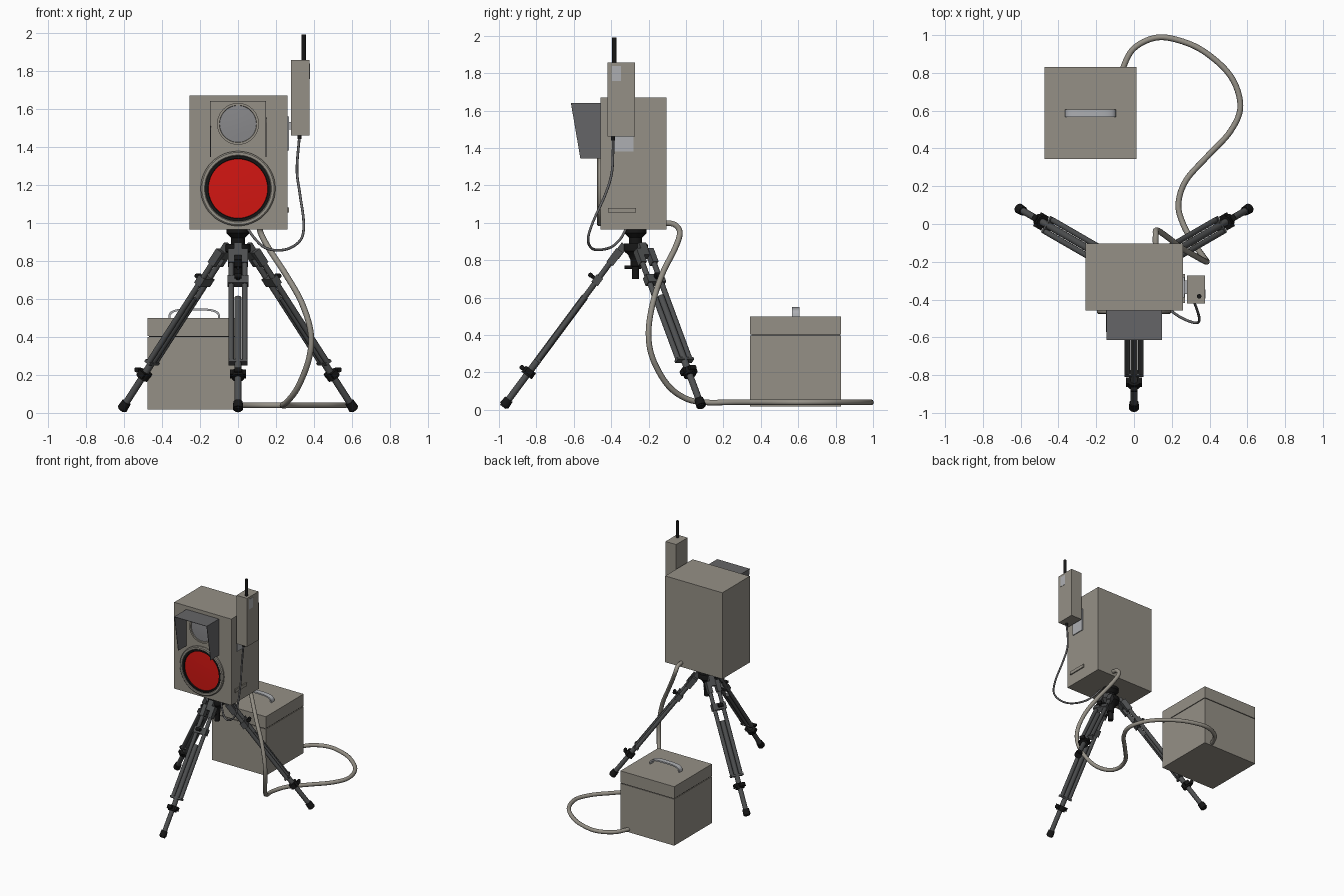
import bpy, bmesh
from math import pi, cos, sin, radians
from mathutils import Matrix, Vector

if "Cube" in bpy.data.objects:
    bpy.data.objects.remove(bpy.data.objects["Cube"])


def mat(name, rgb):
    m = bpy.data.materials.new(name)
    m.diffuse_color = (*rgb, 1)
    m.use_nodes = True
    m.node_tree.nodes["Principled BSDF"].inputs["Base Color"].default_value = m.diffuse_color
    return m


BEIGE = mat("beige_paint", (0.30, 0.28, 0.24))
GREY = mat("dark_grey", (0.13, 0.13, 0.135))
METAL = mat("tripod_metal", (0.075, 0.078, 0.08))
BLACK = mat("black", (0.008, 0.008, 0.008))
RED = mat("red_lens", (0.65, 0.008, 0.006))
LIGHT = mat("light_grey", (0.42, 0.43, 0.45))
GLASS = mat("grey_glass", (0.25, 0.25, 0.26))


def finish(name, bm, m, smooth=True):
    bmesh.ops.recalc_face_normals(bm, faces=bm.faces)
    me = bpy.data.meshes.new(name)
    bm.to_mesh(me)
    bm.free()
    ob = bpy.data.objects.new(name, me)
    bpy.context.collection.objects.link(ob)
    me.materials.append(m)
    if smooth:
        bpy.ops.object.select_all(action='DESELECT')
        ob.select_set(True)
        bpy.context.view_layer.objects.active = ob
        bpy.ops.object.shade_smooth_by_angle(angle=radians(35))
    return ob


def add_box(bm, lo, hi, M=Matrix()):
    lo, hi = Vector(lo), Vector(hi)
    T = Matrix.Translation((lo + hi) / 2) @ Matrix.Diagonal((*(hi - lo), 1))
    bmesh.ops.create_cube(bm, size=1, matrix=M @ T)


def add_rod(bm, p, q, r, M=Matrix(), r2=None, n=16):
    p, q = Vector(p), Vector(q)
    R = (q - p).to_track_quat('Z', 'Y').to_matrix().to_4x4()
    bmesh.ops.create_cone(bm, cap_ends=True, segments=n, radius1=r,
                          radius2=r if r2 is None else r2, depth=(q - p).length,
                          matrix=M @ Matrix.Translation((p + q) / 2) @ R)


def box(name, lo, hi, m):
    bm = bmesh.new()
    add_box(bm, lo, hi)
    return finish(name, bm, m, False)


def lathe(name, prof, m, M, n=48):
    """Spin a (radius, height) profile about local z."""
    bm = bmesh.new()
    vs = [bm.verts.new((r, 0, h)) for r, h in prof]
    es = [bm.edges.new(e) for e in zip(vs, vs[1:])]
    bmesh.ops.spin(bm, geom=vs + es, axis=(0, 0, 1), cent=(0, 0, 0), angle=2 * pi, steps=n)
    bmesh.ops.remove_doubles(bm, verts=bm.verts, dist=1e-5)
    bm.transform(M)
    return finish(name, bm, m)


def tube(name, pts, r, m, steps=8):
    """Round cable through points (Catmull-Rom converted to bezier)."""
    cu = bpy.data.curves.new(name, 'CURVE')
    cu.dimensions = '3D'
    cu.bevel_depth, cu.bevel_resolution, cu.resolution_u = r, 3, steps
    cu.use_fill_caps = True
    sp = cu.splines.new('BEZIER')
    sp.bezier_points.add(len(pts) - 1)
    P = [Vector(p) for p in pts]
    for i, b in enumerate(sp.bezier_points):
        t = (P[min(i + 1, len(P) - 1)] - P[max(i - 1, 0)]) / 6
        b.co, b.handle_left, b.handle_right = P[i], P[i] - t, P[i] + t
    ob = bpy.data.objects.new(name, cu)
    bpy.context.collection.objects.link(ob)
    cu.materials.append(m)
    return ob


# Lamp housing
FRONT = -0.458
box("lamp_housing", (-0.256, FRONT, 0.965), (0.26, -0.103, 1.67), BEIGE)


def facing(z):
    return Matrix.Translation((0, FRONT, z)) @ Matrix.Rotation(pi / 2, 4, 'X')


# Lenses with their rims
lathe("large_lens_rim", [(0.197, -0.005), (0.197, 0.012), (0.19, 0.018), (0.176, 0.018), (0.170, 0.008)],
      BEIGE, facing(1.18))
lathe("large_lens_gasket", [(0.172, 0), (0.172, 0.015), (0.158, 0.015), (0.155, 0.004)], BLACK, facing(1.18))
lathe("large_lens", [(0.157, 0.006), (0.08, 0.009), (0, 0.010)], RED, facing(1.18))
lathe("small_lens_rim", [(0.11, -0.005), (0.11, 0.014), (0.098, 0.014), (0.096, 0.004)], BEIGE, facing(1.52))
lathe("small_lens", [(0.098, 0.006), (0.05, 0.009), (0, 0.010)], GLASS, facing(1.52))

# Sheet metal hood over the small lens
bm = bmesh.new()
rows = []
for x in (-0.145, 0.147):
    rows.append([bm.verts.new((x, y, z)) for y, z in
                 ((FRONT, 1.345), (-0.565, 1.345), (-0.615, 1.64), (FRONT, 1.64))])
    bm.faces.new(rows[-1])
bm.faces.new((rows[0][2], rows[0][3], rows[1][3], rows[1][2]))
hood = finish("lens_hood", bm, GREY, False)
sol = hood.modifiers.new("sheet", 'SOLIDIFY')
sol.thickness, sol.offset = 0.004, 0

# Radio unit, its bracket and side details
box("radio_unit", (0.28, -0.42, 1.46), (0.376, -0.272, 1.856), BEIGE)
box("radio_label", (0.37, -0.395, 1.757), (0.378, -0.347, 1.838), LIGHT)
box("radio_bracket", (0.255, -0.388, 1.38), (0.267, -0.28, 1.56), LIGHT)
box("bracket_clip", (0.262, -0.37, 1.49), (0.283, -0.30, 1.53), LIGHT)
box("side_slot_trim", (0.255, -0.418, 1.055), (0.269, -0.266, 1.08), BEIGE)
bm = bmesh.new()
add_rod(bm, (0.345, -0.383, 1.85), (0.345, -0.383, 1.99), 0.012)
finish("antenna", bm, BLACK)
bm = bmesh.new()
add_rod(bm, (0.323, -0.39, 1.44), (0.323, -0.39, 1.465), 0.011)
finish("radio_plug", bm, BLACK)
tube("radio_cable", [(0.323, -0.39, 1.45), (0.31, -0.395, 1.28), (0.325, -0.43, 1.155),
                     (0.345, -0.495, 1.01), (0.335, -0.523, 0.92), (0.28, -0.51, 0.87),
                     (0.21, -0.47, 0.855), (0.14, -0.40, 0.87), (0.09, -0.35, 0.915),
                     (0.05, -0.32, 0.97)], 0.007, GREY)

# Battery box with lid seam
bx, by = (-0.475, 0.012), (0.343, 0.83)
box("battery_box", (bx[0], by[0], 0.018), (bx[1], by[1], 0.398), BEIGE)
box("battery_seam", (bx[0] + .006, by[0] + .006, 0.39), (bx[1] - .006, by[1] - .006, 0.41), BLACK)
box("battery_lid", (bx[0], by[0], 0.404), (bx[1], by[1], 0.50), BEIGE)

# Flat strap carrying handle, swept along a low arch
bm = bmesh.new()
N, rings = 16, []
for i in range(N + 1):
    a = pi * i / N
    c = abs(cos(a)) ** 0.6 * (1 if cos(a) > 0 else -1)
    rings.append([bm.verts.new((-0.23 + k * c, y, 0.496 + h * max(sin(a), 0) ** 0.6))
                  for k, h, y in ((0.136, 0.054, 0.566), (0.136, 0.054, 0.606),
                                  (0.126, 0.043, 0.606), (0.126, 0.043, 0.566))])
for a, b in zip(rings, rings[1:]):
    for j in range(4):
        bm.faces.new((a[j], a[(j + 1) % 4], b[(j + 1) % 4], b[j]))
finish("battery_handle", bm, LIGHT)

# Thick power cable from housing to battery
tube("power_cable", [(0.115, -0.12, 1.0), (0.115, -0.06, 0.99), (0.12, -0.033, 0.945),
                     (0.165, -0.06, 0.86), (0.25, -0.125, 0.73), (0.335, -0.175, 0.58),
                     (0.383, -0.20, 0.42), (0.372, -0.18, 0.28), (0.315, -0.10, 0.135),
                     (0.26, 0.0, 0.06), (0.235, 0.105, 0.04), (0.275, 0.23, 0.04),
                     (0.39, 0.36, 0.04), (0.51, 0.49, 0.04), (0.563, 0.625, 0.04),
                     (0.51, 0.785, 0.04), (0.36, 0.92, 0.04), (0.20, 0.982, 0.04),
                     (0.09, 0.98, 0.04), (-0.01, 0.92, 0.04), (-0.065, 0.81, 0.04)], 0.0155, BEIGE)

# Tripod head, hub and centre column
C = Vector((0, -0.27, 0))
lathe("tripod_head", [(0, 0.972), (0.06, 0.972), (0.06, 0.945), (0.036, 0.92), (0.036, 0.88), (0, 0.88)],
      BLACK, Matrix.Translation(C), 24)
lathe("tripod_hub", [(0, 0.888), (0.062, 0.888), (0.066, 0.88), (0.066, 0.85), (0.04, 0.83),
                     (0.027, 0.80), (0.027, 0.77), (0.02, 0.765), (0.02, 0.70), (0, 0.70)],
      BLACK, Matrix.Translation(C), 24)
bm = bmesh.new()
add_rod(bm, C + Vector((0, 0.03, 0.762)), C + Vector((0, -0.06, 0.762)), 0.009)
finish("hub_crank", bm, BLACK)

# Three legs; local z runs up the leg from the foot, local x across, local y outward
for name, ang in (("front", -90), ("back_right", 30), ("back_left", 150)):
    d = Vector((cos(radians(ang)), sin(radians(ang)), 0))
    foot = C + d * 0.693 + Vector((0, 0, 0.035))
    top = C + d * 0.088 + Vector((0, 0, 0.85))
    u = (top - foot).normalized()
    s = Vector((0, 0, 1)).cross(d)
    M = Matrix((s, u.cross(s), u)).transposed().to_4x4()
    if M.to_3x3().col[1].dot(d) < 0:
        M = M @ Matrix.Rotation(pi, 4, 'Z')
    M = Matrix.Translation(foot) @ M

    bm = bmesh.new()
    for x in (-0.036, 0.036):
        add_rod(bm, (x, 0, 0.28), (x, 0, 0.99), 0.015, M)
        add_box(bm, (x - 0.017, -0.022, 0.93), (x + 0.017, 0.02, 1.02), M)
    add_rod(bm, (0, 0, 0.20), (0, 0, 0.71), 0.019, M)
    add_rod(bm, (0, 0, 0.0), (0, 0, 0.3), 0.018, M)
    add_box(bm, (-0.054, -0.021, 0.795), (0.054, 0.021, 0.845), M)
    add_box(bm, (-0.05, -0.018, 0.28), (0.05, 0.018, 0.295), M)
    add_box(bm, (-0.022, -0.025, 0.98), (0.022, 0.015, 1.06), M)
    finish(name + "_leg", bm, METAL)

    bm = bmesh.new()
    add_rod(bm, (0, 0, -0.025), (0, 0, 0.035), 0.028, M, 0.024)
    bmesh.ops.bevel(bm, geom=[e for e in bm.edges if e.calc_face_angle(0) > 1],
                    offset=0.008, segments=2, affect='EDGES')
    finish(name + "_foot", bm, BLACK)

    bm = bmesh.new()
    add_rod(bm, (0, 0, 0.185), (0, 0, 0.225), 0.034, M)
    add_box(bm, (-0.042, -0.02, 0.195), (0.042, 0.02, 0.225), M)
    for h in (0.205, 0.82):
        add_rod(bm, (0, 0.015, h), (0, 0.048, h), 0.01, M)
        add_rod(bm, (-0.018, 0.045, h), (0.018, 0.045, h), 0.013, M)
    finish(name + "_leg_clamps", bm, BLACK)
